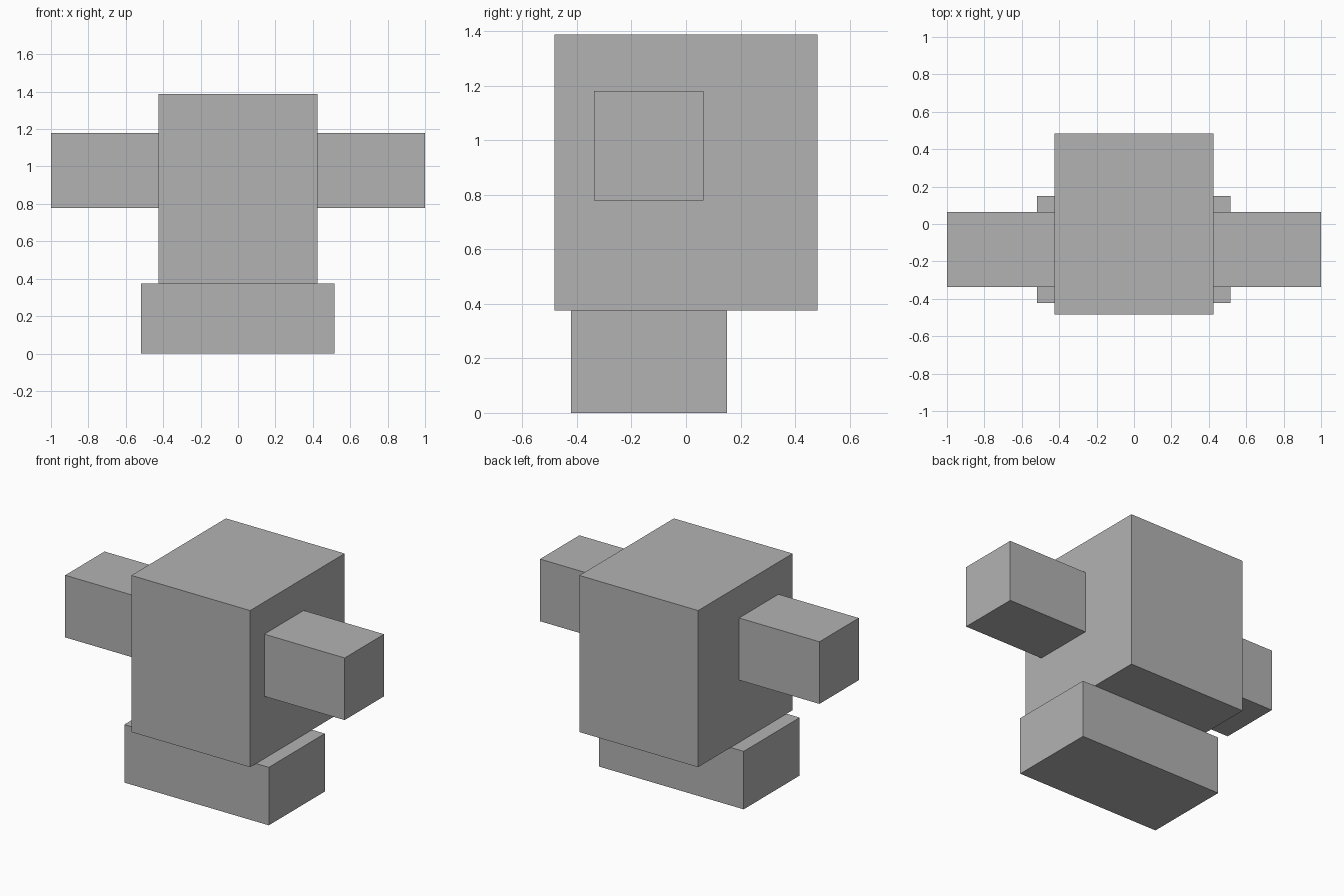
import bpy
from mathutils import Vector

cube = bpy.data.objects.get("Cube")
if cube:
    bpy.data.objects.remove(cube, do_unlink=True)

# Single plain grey
GREY = (0.45, 0.45, 0.45, 1.0)
grey = bpy.data.materials.new("plain_grey")
grey.use_nodes = True
grey.diffuse_color = GREY
grey.node_tree.nodes["Principled BSDF"].inputs["Base Color"].default_value = GREY


def box(name, low, high):
    """Add a flat-faced box spanning two opposite corners."""
    low, high = Vector(low), Vector(high)
    bpy.ops.mesh.primitive_cube_add(size=1, location=(low + high) / 2)
    obj = bpy.context.object
    obj.name = name
    obj.scale = high - low
    bpy.ops.object.transform_apply(location=False, rotation=False, scale=True)
    obj.data.materials.append(grey)
    return obj


BODY_X = 0.425
BASE_TOP = 0.375

# Wide foot block, set toward the front
box("base", (-0.518, -0.422, 0), (0.516, 0.15, BASE_TOP))

# Tall main block
box("body", (-BODY_X, -0.483, BASE_TOP), (BODY_X, 0.483, 1.388))

# Arms reaching out from each side
for name, x0, x1 in (("left_arm", BODY_X, 1), ("right_arm", -1, -BODY_X)):
    box(name, (x0, -0.338, 0.778), (x1, 0.064, 1.18))
